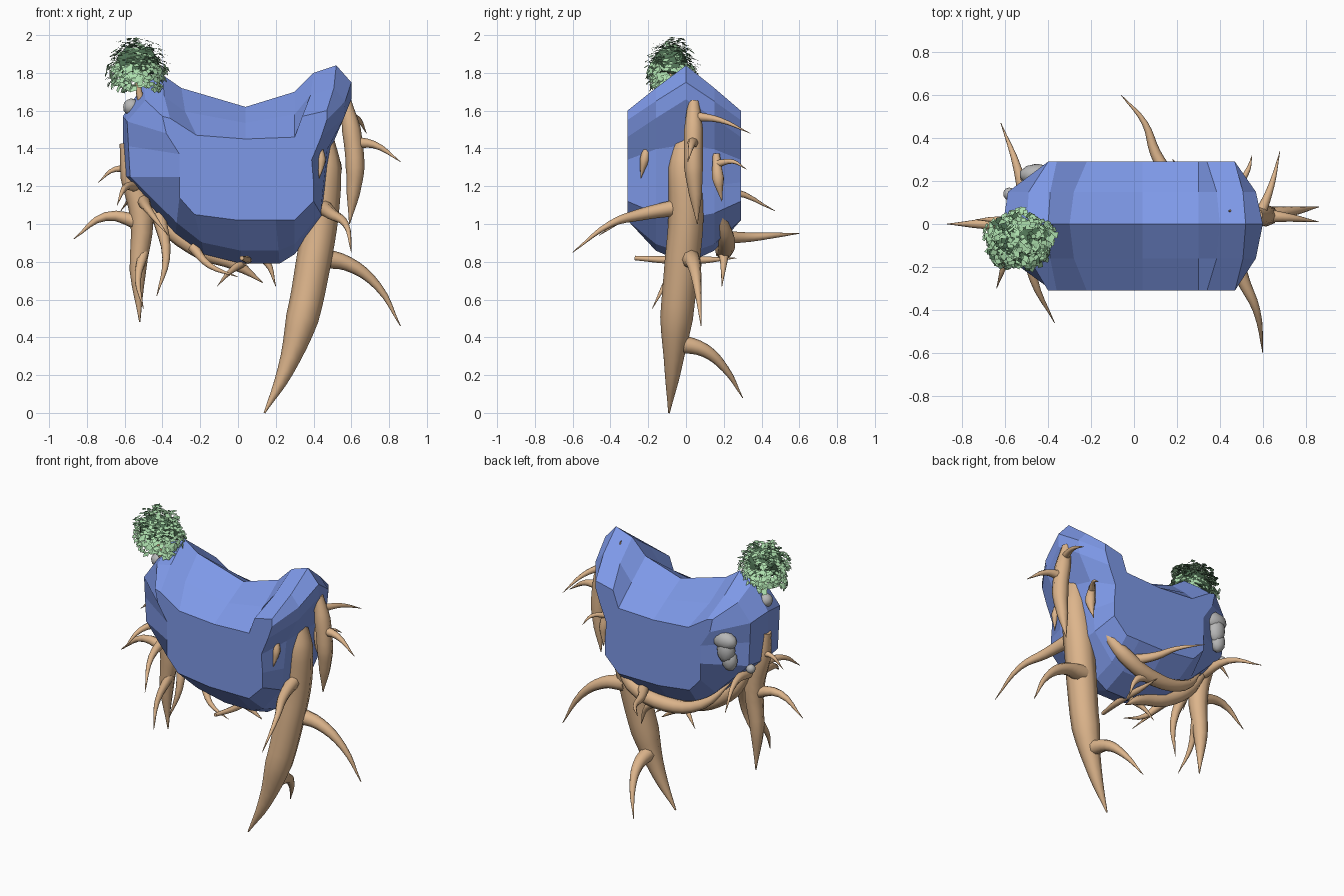
import bpy
import bmesh
import math
import random
from mathutils import Vector, Matrix

random.seed(4)
default_cube = bpy.data.objects.get("Cube")
if default_cube:
    bpy.data.objects.remove(default_cube, do_unlink=True)


def make_material(name, red, green, blue):
    material = bpy.data.materials.new(name)
    material.use_nodes = True
    color = (red, green, blue, 1)
    material.diffuse_color = color
    shader = material.node_tree.nodes["Principled BSDF"]
    shader.inputs["Base Color"].default_value = color
    return material


blue_stone = make_material("soft blue", .21, .32, .81)
root_brown = make_material("root tan", .72, .46, .26)
leaf_light = make_material("leaf light green", .42, .74, .42)
leaf_dark = make_material("leaf dark green", .08, .17, .09)
rock_gray = make_material("rock gray", .47, .47, .47)


def link_mesh(name, mesh, *materials):
    obj = bpy.data.objects.new(name, mesh)
    bpy.context.collection.objects.link(obj)
    for material in materials:
        mesh.materials.append(material)
    return obj


def finish(name, bm, *materials, smooth=False):
    bmesh.ops.recalc_face_normals(bm, faces=bm.faces)
    for face in bm.faces:
        face.smooth = smooth
    mesh = bpy.data.meshes.new(name)
    bm.to_mesh(mesh)
    bm.free()
    return link_mesh(name, mesh, *materials)


# Saddle-shaped body: middle outline (x, z) paired with the flat side outline
outline = [
    ((-.5, 1.74), (-.4, 1.57)), ((-.4, 1.79), (-.36, 1.56)),
    ((-.3, 1.72), (-.22, 1.47)), ((.04, 1.62), (.04, 1.45)),
    ((.3, 1.7), (.3, 1.46)), ((.4, 1.8), (.34, 1.57)),
    ((.52, 1.84), (.47, 1.6)), ((.6, 1.75), (.47, 1.55)),
    ((.6, 1.66), (.44, 1.46)), ((.5, 1.42), (.39, 1.34)),
    ((.47, 1.2), (.4, 1.22)), ((.45, 1.03), (.4, 1.12)),
    ((.3, .84), (.3, 1.02)), ((.22, .79), (.2, 1.02)),
    ((.02, .79), (0, 1.02)), ((-.18, .84), (-.23, 1.05)),
    ((-.33, .95), (-.31, 1.14)), ((-.6, 1.25), (-.31, 1.25)),
    ((-.61, 1.43), (-.31, 1.37)), ((-.61, 1.57), (-.38, 1.48)),
]


def body_ring(bm, y, level):
    # level 0 is the middle outline, 2 the flat side, 1 the shoulder between
    ring = []
    for outer, inner in outline:
        blend_x = (0, .1 if outer[0] < -.4 else .25, 1)[level]
        blend_z = (0, .5 if outer[1] > 1.6 else .3, 1)[level]
        x = outer[0] + (inner[0] - outer[0]) * blend_x
        z = outer[1] + (inner[1] - outer[1]) * blend_z
        ring.append(bm.verts.new((x, y, z)))
    return ring


bm = bmesh.new()
rings = [body_ring(bm, y, level) for y, level in
         ((-.31, 2), (-.16, 1), (0, 0), (.15, 1), (.29, 2))]
for first, second in zip(rings, rings[1:]):
    for i in range(len(first)):
        bm.faces.new((first[i - 1], first[i], second[i], second[i - 1]))
bm.faces.new(rings[0])
bm.faces.new(rings[-1])
finish("body", bm, blue_stone)


# Roots: smooth tapered tubes through a few points
def root(name, radius, *points, spindle=False):
    curve = bpy.data.curves.new(name, "CURVE")
    curve.dimensions = "3D"
    curve.bevel_depth = radius
    curve.bevel_resolution = 2
    curve.use_fill_caps = True
    spline = curve.splines.new("BEZIER")
    spline.resolution_u = 4
    spline.bezier_points.add(len(points) - 1)
    for i, (knot, point) in enumerate(zip(spline.bezier_points, points)):
        t = i / (len(points) - 1)
        knot.co = point
        knot.handle_left_type = knot.handle_right_type = "AUTO"
        knot.radius = max(.04, (1 - t) ** .85)
        if spindle:
            knot.radius = max(.05, min(1, .6 + t * 2, (1 - t) * 2.8))
    helper = bpy.data.objects.new(name, curve)
    bpy.context.collection.objects.link(helper)
    graph = bpy.context.evaluated_depsgraph_get()
    mesh = bpy.data.meshes.new_from_object(helper.evaluated_get(graph))
    bpy.data.objects.remove(helper, do_unlink=True)
    mesh.materials.clear()
    mesh.polygons.foreach_set("use_smooth", [True] * len(mesh.polygons))
    link_mesh(name, mesh, root_brown)


# Great root on the left side and its branches
root("great_root", .093, (.45, -.01, 1.46), (.46, -.01, 1.3), (.44, 0, 1.05),
     (.4, -.02, .8), (.34, -.05, .5), (.25, -.07, .22), (.14, -.09, 0),
     spindle=True)
root("great_root_outer_branch", .055, (.43, .02, .82), (.58, .04, .79),
     (.74, .06, .67), (.86, .08, .46))
root("great_root_back_branch", .05, (.3, -.04, .37), (.29, .1, .33),
     (.25, .21, .23), (.18, .3, .08))
root("great_root_front_branch", .045, (.45, -.03, 1.09), (.5, -.24, 1.05),
     (.57, -.4, 1), (.6, -.6, .85))

# Upper root under the tall horn
root("horn_root", .05, (.57, .04, 1.65), (.6, .04, 1.5), (.62, .04, 1.3),
     (.61, .05, 1.16), (.59, .06, 1), spindle=True)
root("horn_root_outer_branch", .035, (.6, .04, 1.43), (.72, .03, 1.42),
     (.86, .01, 1.33))
root("horn_root_back_branch", .026, (.59, .05, 1.57), (.64, .18, 1.55),
     (.68, .34, 1.48))
root("horn_tip_twig", .025, (.5, .05, 1.66), (.46, .06, 1.73),
     (.44, .06, 1.79))
root("side_root_back", .033, (.46, .16, 1.37), (.49, .17, 1.24),
     (.48, .19, 1.12), spindle=True)
root("side_root_back_twig", .02, (.48, .17, 1.32), (.53, .25, 1.33),
     (.55, .32, 1.29))
root("side_root_front", .025, (.42, -.2, 1.44), (.44, -.22, 1.34),
     (.43, -.24, 1.24), spindle=True)

# Root wrapped below the back
root("back_root", .048, (.38, .17, 1.07), (.25, .21, .93), (0, .2, .86),
     (-.25, .18, .92), (-.43, .12, 1.1), spindle=True)
root("back_root_long_branch", .036, (.18, .19, .93), (.1, .33, .93),
     (.05, .47, .94), (-.06, .6, .95))
root("back_root_lower_branch", .035, (.05, .2, .86), (.15, .2, .8),
     (.2, .19, .67))
root("cross_twig", .02, (.02, -.27, .82), (.05, -.1, .81), (.05, .1, .81),
     (.04, .27, .82), spindle=True)

# Root wrapped below the belly
root("belly_root", .045, (-.5, .05, 1.15), (-.39, .05, 1),
     (-.2, .04, .86), (0, .05, .78), (.13, .07, .69), spindle=True)
root("belly_root_hanging_branch", .04, (-.42, 0, 1.05),
     (-.38, -.08, .82), (-.43, -.12, .62))
root("belly_root_small_branch", .03, (-.24, -.02, .88), (-.15, -.08, .78),
     (0, -.1, .72))
root("belly_root_twig", .025, (.03, 0, .8), (-.05, .04, .74),
     (-.11, .06, .67))

# Narrow side root and its branches
root("far_root", .062, (-.59, 0, 1.43), (-.56, 0, 1.25), (-.51, 0, 1.03),
     (-.53, 0, .75), (-.52, 0, .48), spindle=True)
root("far_root_outer_branch", .042, (-.5, 0, 1), (-.7, 0, 1.04),
     (-.87, 0, .92))
root("far_root_upper_twig", .025, (-.56, .01, 1.28), (-.65, .02, 1.29),
     (-.74, .02, 1.22))
root("far_root_back_branch", .036, (-.5, .04, 1.15), (-.54, .25, 1.17),
     (-.62, .47, 1.07))
root("far_root_front_branch", .036, (-.5, -.03, 1.12), (-.47, -.25, 1.07),
     (-.37, -.46, .94))
root("far_root_front_twig", .03, (-.54, -.03, 1.2), (-.6, -.18, 1.19),
     (-.64, -.3, 1.1))
root("far_root_lower_twig", .03, (-.5, -.01, .85), (-.53, -.1, .7),
     (-.5, -.18, .55))


# Tree: thin trunk, dark core and a dome of leaf cards over a drooping skirt
root("tree_trunk", .025, (-.5, -.06, 1.6), (-.53, -.08, 1.74),
     (-.53, -.08, 1.9))
tree_center = Vector((-.535, -.075, 1.81))
tree_size = Vector((.16, .135, .175))
bm = bmesh.new()
bmesh.ops.create_icosphere(bm, subdivisions=2, radius=1)
for vert in bm.verts:
    scale = random.uniform(.65, .88)
    vert.co.z = max(vert.co.z, -.1)
    vert.co = tree_center + vert.co * tree_size * scale
finish("tree_core", bm, leaf_dark)

bm = bmesh.new()
for i in range(850):
    angle = random.uniform(0, math.tau)
    height = random.uniform(-.6, 1)
    spread = math.sqrt(1 - height * height)
    way = Vector((math.cos(angle) * spread, math.sin(angle) * spread, height))
    ragged = 1 + .1 * math.sin(angle * 5 + height * 4)
    spot = tree_center + way * tree_size * random.uniform(.8, 1) * ragged
    # Upper leaves lie flat, skirt leaves face outward
    facing = way + Vector((0, 0, 3 if height > .2 else .7))
    tilt = facing.to_track_quat("Z", "Y").to_matrix()
    turn = Matrix.Rotation(random.uniform(0, math.tau), 3, "Z")
    lean = Matrix.Rotation(random.uniform(-.4, .4), 3, "X")
    size = random.uniform(.014, .022)
    card = [Vector((x, y, 0)) * size for x, y in
            ((-1, 0), (0, -.8), (1, 0), (0, .8))]
    face = bm.faces.new([bm.verts.new(spot + tilt @ lean @ turn @ corner)
                         for corner in card])
    face.material_index = int(height > .25 and random.random() < .3)
mesh = bpy.data.meshes.new("tree_leaves")
bm.to_mesh(mesh)
bm.free()
link_mesh("tree_leaves", mesh, leaf_light, leaf_dark)


# Rocks: smooth stretched pebbles pressed into the body
def rock(name, spot, size):
    bm = bmesh.new()
    bmesh.ops.create_icosphere(bm, subdivisions=2, radius=1)
    for vert in bm.verts:
        vert.co = Vector(spot) + vert.co * Vector(size)
    finish(name, bm, rock_gray, smooth=True)


rock("back_rock_top", (-.45, .23, 1.42), (.085, .05, .06))
rock("back_rock_neck", (-.46, .23, 1.36), (.06, .05, .09))
rock("back_rock_foot", (-.48, .22, 1.29), (.05, .045, .07))
rock("tree_rock", (-.565, -.04, 1.62), (.045, .045, .045))
rock("small_rock", (-.58, .14, 1.23), (.03, .03, .03))
